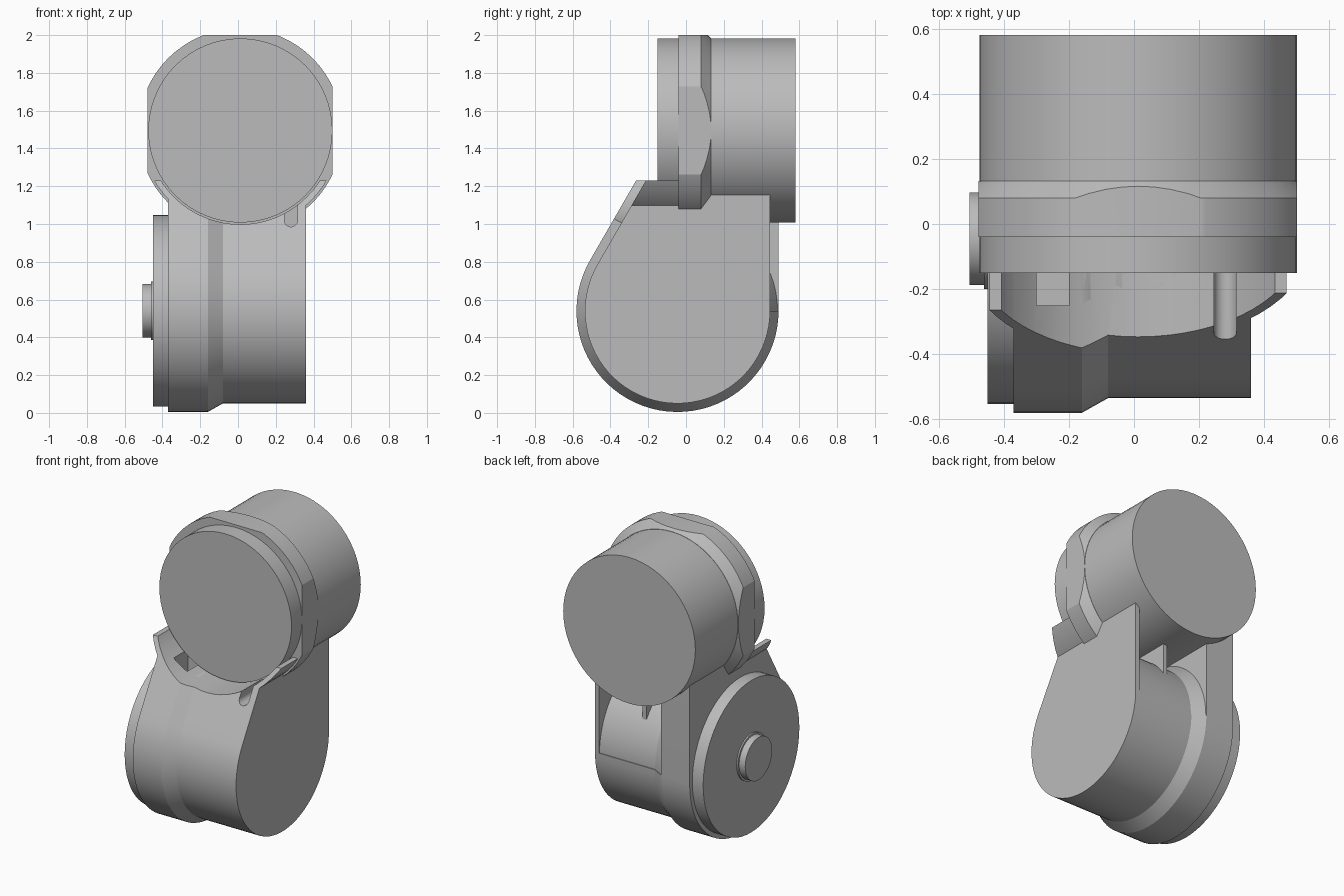
import bpy, bmesh
from math import cos, sin, pi, radians, tan

if "Cube" in bpy.data.objects:
    bpy.data.objects.remove(bpy.data.objects["Cube"])

grey = bpy.data.materials.new("mid grey")
grey.use_nodes = True
grey.diffuse_color = (0.5, 0.5, 0.5, 1)
grey.node_tree.nodes["Principled BSDF"].inputs["Base Color"].default_value = (0.5, 0.5, 0.5, 1)

HEAD = (0.0125, 1.495)    # x, z of the head axis
DRUM = (-0.045, 0.54)     # y, z of the drum axis
SEG = 64


def loft(name, rings):
    """Skin closed rings of equal length and cap both ends."""
    bm = bmesh.new()
    loops = [[bm.verts.new(p) for p in ring] for ring in rings]
    for a, b in zip(loops, loops[1:]):
        for i in range(len(a)):
            j = (i + 1) % len(a)
            bm.faces.new((a[i], a[j], b[j], b[i]))
    bm.faces.new(loops[0])
    bm.faces.new(loops[-1])
    bmesh.ops.recalc_face_normals(bm, faces=bm.faces)
    mesh = bpy.data.meshes.new(name)
    bm.to_mesh(mesh)
    bm.free()
    mesh.materials.append(grey)
    ob = bpy.data.objects.new(name, mesh)
    bpy.context.collection.objects.link(ob)
    return ob


def turn(name, profile, axis, centre):
    """Turned solid: profile holds (position along axis, radius)."""
    rings = []
    for t, r in profile:
        ring = []
        for i in range(SEG):
            a = 2 * pi * i / SEG
            u, v = centre[0] + r * cos(a), centre[1] + r * sin(a)
            ring.append((t, u, v) if axis == "x" else (u, t, v))
        rings.append(ring)
    return loft(name, rings)


def box(name, x0, x1, y0, y1, z0, z1):
    return loft(name, [[(x, y0, z0), (x, y1, z0), (x, y1, z1), (x, y0, z1)] for x in (x0, x1)])


def teardrop(name, sections, top=1.23):
    """Side profile: round below, sloped front, upright back; holds (x, radius)."""
    rings = []
    for x, r in sections:
        ring = []
        for i in range(45):
            a = -radians(210) * i / 44
            ring.append((x, DRUM[0] + r * cos(a), DRUM[1] + r * sin(a)))
        _, y, z = ring[-1]
        ring.append((x, y + (top - z) * tan(radians(30)), top))
        ring.append((x, DRUM[0] + r, top))
        rings.append(ring)
    return loft(name, rings)


def boolean(ob, cutter, op="DIFFERENCE"):
    mod = ob.modifiers.new("cut", "BOOLEAN")
    mod.operation, mod.object, mod.solver = op, cutter, "EXACT"
    bpy.context.view_layer.objects.active = ob
    bpy.ops.object.modifier_apply(modifier=mod.name)
    bpy.data.objects.remove(cutter)


# Head: horizontal can with a clipped, chamfered collar
head = turn("head_can", [(-0.15, 0.4875), (0.58, 0.4875)], "y", HEAD)
collar = turn("head_collar", [(-0.04, 0.541), (0.08, 0.541), (0.132, 0.489)], "y", HEAD)
boolean(collar, box("clip", -0.478, 0.5, -1, 1, 0, 2), "INTERSECT")

# Housing: teardrop shell with a wider flange on one side
R, F = 0.49, 0.535
housing = teardrop("housing", [(-0.37, F), (-0.16, F), (-0.08, R), (0.36, R)])
boolean(housing, turn("seat_cut", [(-0.9, 0.497), (-0.04, 0.497)], "y", HEAD))
boolean(housing, box("back_cut", -0.16, 0.33, 0, 0.8, DRUM[1], 1.5))

# Drum inside the housing, seen through the open back
drum = turn("drum", [(-0.3, F - 0.005), (-0.16, F - 0.005), (-0.08, R - 0.005),
                     (0.35, R - 0.005)], "x", DRUM)
boolean(drum, turn("seat_cut", [(-0.9, 0.497), (-0.04, 0.497)], "y", HEAD))
rib = box("back_rib", 0.04, 0.07, -0.03, 0.36, 0.75, 1.1)

# Cradle: curved lip under the head, trimmed to the housing slope
cradle = turn("cradle", [(-0.6, 0.528), (-0.02, 0.528)], "y", HEAD)
boolean(cradle, turn("bore", [(-0.9, 0.497), (0.5, 0.497)], "y", HEAD))
boolean(cradle, teardrop("trim", [(-0.7, F), (-0.16, F), (-0.08, R), (0.7, R)]), "INTERSECT")

# Cable notch and pocket in the cradle floor
for part in (housing, cradle, drum):
    boolean(part, turn("notch", [(-0.6, 0.035), (-0.12, 0.035)], "y", (0.28, 1.02)))
    boolean(part, box("notch_top", 0.245, 0.315, -0.6, -0.12, 1.02, 1.1))
    boolean(part, box("pocket", -0.3, -0.2, -0.25, -0.1, 0.95, 1.15))

# Side cap and pivot
cap = turn("side_cap", [(-0.45, 0.507), (-0.36, 0.507)], "x", DRUM)
pivot = turn("pivot", [(-0.505, 0.142), (-0.46, 0.142), (-0.46, 0.155), (-0.44, 0.155)], "x", DRUM)

# Smooth rounds, sharp edges
for ob in (head, collar, housing, drum, rib, cradle, cap, pivot):
    bpy.ops.object.select_all(action="DESELECT")
    ob.select_set(True)
    bpy.context.view_layer.objects.active = ob
    bpy.ops.object.shade_smooth_by_angle(angle=radians(25))
